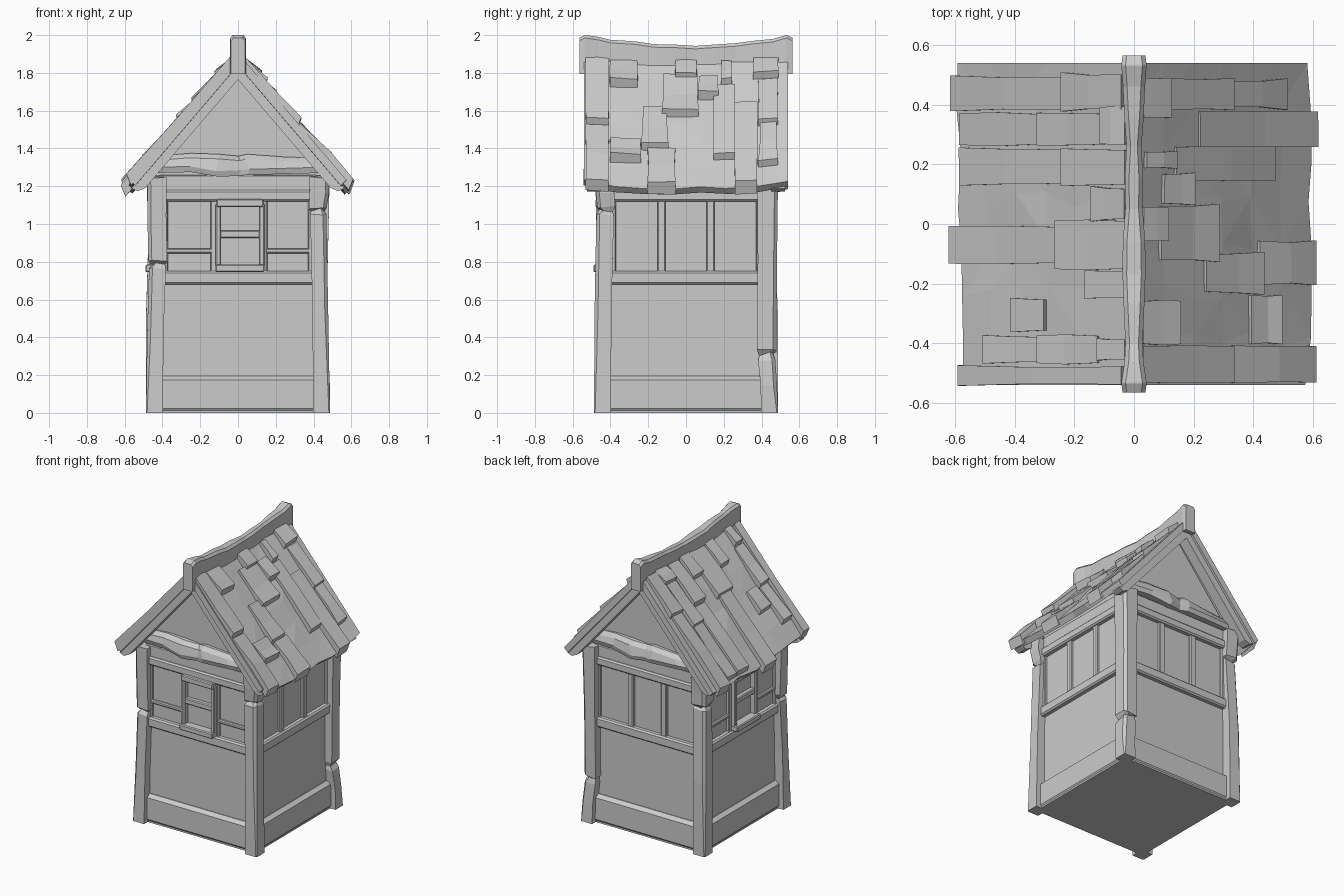
import bpy, bmesh, random
from math import pi
from mathutils import Matrix, Vector

if "Cube" in bpy.data.objects:
    bpy.data.objects.remove(bpy.data.objects["Cube"])

random.seed(4)
SLOPE = 1.17
NORMAL = Vector((0.76, 0, 0.65))


def j(a):
    return random.uniform(-a, a)


def finish(name, bm, bevel=0.0, rot=0.0):
    bmesh.ops.recalc_face_normals(bm, faces=bm.faces[:])
    bm.transform(Matrix.Rotation(rot, 4, 'Z'))
    me = bpy.data.meshes.new(name)
    bm.to_mesh(me)
    bm.free()
    ob = bpy.data.objects.new(name, me)
    bpy.context.collection.objects.link(ob)
    if bevel:
        m = ob.modifiers.new("chamfer", 'BEVEL')
        m.width, m.segments = bevel, 1
    return ob


def loft(name, rings, bevel=0.0, rot=0.0):
    """Skin a row of equal point rings and cap both ends."""
    bm = bmesh.new()
    rows = [[bm.verts.new(p) for p in r] for r in rings]
    n = len(rows[0])
    for a, b in zip(rows, rows[1:]):
        for i in range(n):
            bm.faces.new((a[i], a[(i + 1) % n], b[(i + 1) % n], b[i]))
    bm.faces.new(rows[0])
    bm.faces.new(rows[-1])
    return finish(name, bm, bevel, rot)


def box(name, x0, x1, y0, y1, z0, z1, bevel=0.0, rot=0.0):
    rings = [[(x0, y0, z), (x1, y0, z), (x1, y1, z), (x0, y1, z)] for z in (z0, z1)]
    return loft(name, rings, bevel, rot)


def extrude_y(name, profile, y0, y1):
    return loft(name, [[(x, y, z) for x, z in profile] for y in (y0, y1)])


# Wall core with gable ends
extrude_y("walls", [(-.42, .01), (.42, .01), (.42, 1.3), (0, 1.81), (-.42, 1.3)], -.42, .42)
box("floor_plate", -.445, .445, -.445, .445, 0, .02)

# Timber framing, one facade per turn: front, right, back, left
for k, side in enumerate(("front", "right", "back", "left")):
    r = k * pi / 2

    def rail(part, x0, x1, depth, z0, z1, bevel=.006):
        box(f"{side}_{part}", x0, x1, -depth, -.40, z0, z1, bevel, r)

    # Sill with a sloping top edge
    loft(f"{side}_sill", [[(x, -.40, .005), (x, -.44, .005), (x, -.452, .022),
                           (x, -.452, .175), (x, -.425, .195), (x, -.40, .195)]
                          for x in (-.42, .42)], 0, r)
    rail("middle_beam", -.42, .42, .455, .68, .75, .01)
    rail("top_beam", -.42, .42, .455, 1.12, 1.18, .01)
    rail("wall_plate", -.42, .42, .44, 1.17, 1.26)
    for s in (-1, 1):
        rail("end_stud", s * .40 - .03, s * .40 + .03, .438, .74, 1.13)

    if side in ("right", "back"):
        for x in (-.13, .13):
            rail("stud", x - .022, x + .022, .44, .74, 1.13)
    else:
        # Window with frame, crossbar, sill and side rails
        for x0, x1 in ((-.145, -.09), (.11, .155)):
            rail("window_stud", x0, x1, .44, .74, 1.13)
        for x0, x1 in ((-.42, -.13), (.14, .42)):
            rail("side_rail", x0, x1, .438, .845, .87)
        for x0, x1 in ((-.118, -.09), (.11, .14)):
            rail("window_jamb", x0, x1, .468, .77, 1.11)
        rail("window_lintel", -.115, .135, .48, 1.09, 1.132)
        rail("window_sill", -.12, .14, .49, .745, .785)
        rail("window_crossbar", -.10, .12, .46, .925, .965)
        rail("window_pane", -.10, .12, .43, .77, 1.10, 0)

    # Rough-hewn tie beam at the foot of each gable
    if side in ("front", "back"):
        rings = []
        for x, d, z0, z1 in ((-.43, .46, 1.27, 1.36), (-.25, .475, 1.275, 1.375),
                             (-.1, .49, 1.25, 1.37), (.0, .47, 1.255, 1.36),
                             (.05, .485, 1.26, 1.37), (.25, .475, 1.265, 1.355),
                             (.43, .46, 1.27, 1.35)):
            rings.append([(x, -.40, z0), (x, -d + .01, z0), (x + j(.02), -d, z0 + .03),
                          (x + j(.02), -d + .012, z1 - .025), (x, -d + .04, z1), (x, -.40, z1)])
        loft(f"{side}_tie_beam", rings, 0, r)

# Corner posts, each with a broken notch at its own height
for sx, sy, notch, name in ((-1, -1, .78, "front_left"), (1, -1, 1.06, "front_right"),
                            (1, 1, .30, "back_right"), (-1, 1, 1.03, "back_left")):
    zs = [(0, .397, .487), (notch * .5, .395, .482), (notch - .015, .382, .47),
          (notch + .012, .387, .458), (notch + .03, .375, .474),
          ((notch + 1.25) / 2 + .02, .38, .478), (1.25, .378, .484)]
    rings = []
    for z, a, b in zs:
        c, jx, jy = .018 if z else .006, j(.005), j(.005)
        bx, by = (b + jx, b + jy) if z else (b, b)
        rings.append([(sx * x, sy * y, z + (j(.012) if z else 0)) for x, y in
                      ((a, a), (bx, a), (bx, by - c), (bx - c, by), (a, by))])
    loft(name + "_post", rings)


def roof_z(x, y):
    return 1.905 - SLOPE * abs(x) - .025 * (1 - (y / .54) ** 2)


# Roof slabs with an uneven faceted surface
ROWS, COLS = 7, 6
for s, name in ((1, "right"), (-1, "left")):
    rings = []
    for i in range(ROWS + 1):
        y = -.54 + 1.08 * i / ROWS
        edge = i in (0, ROWS)
        reach = .585 + j(.012)
        top, low = [], []
        for c in range(COLS + 1):
            x = reach * c / COLS
            lift = j(.009) if 0 < c < COLS and not edge else 0
            yy = y + (0 if edge else j(.03))
            top.append((s * x, yy, roof_z(x, y) + lift))
            xb = x - .03 * c / COLS
            low.append((s * xb, y, roof_z(xb, y) - .065))
        rings.append(top + low[::-1])
    slab = loft(name + "_roof_slab", rings)
    slab.modifiers.new("facets", 'TRIANGULATE')

    # Barge boards under the roof edge at both gables
    for y0, y1, end in ((-.525, -.45, "front"), (.45, .525, "back")):
        extrude_y(f"{end}_{name}_barge_board",
                  [(0, 1.85), (s * .565, 1.85 - SLOPE * .565),
                   (s * .53, 1.77 - SLOPE * .51), (s * .49, 1.765 - SLOPE * .49), (0, 1.765)], y0, y1)

# Shingles: distance from the ridge (upper, lower), then y range
RIGHT = [(.03, .12, .36, .485), (.12, .33, .385, .485), (.32, .51, .39, .48),
         (.22, .61, .26, .375), (.04, .14, .19, .24), (.14, .47, .15, .255),
         (.10, .20, .07, .165), (.03, .11, -.055, .055), (.09, .28, -.12, .06),
         (.42, .605, -.2, -.06), (.24, .43, -.23, -.1), (.03, .15, -.4, -.26),
         (.39, .49, -.4, -.24), (.03, .33, -.53, -.41), (.33, .605, -.53, -.41)]
LEFT = [(.04, .24, .385, .5), (.22, .61, .385, .49), (.31, .58, .265, .37),
        (.1, .32, .27, .365), (.03, .11, .27, .39), (.24, .58, .135, .25),
        (.03, .24, .13, .25), (.03, .14, .015, .12), (.25, .615, -.13, -.01),
        (.03, .26, -.15, .01), (.03, .16, -.245, -.16), (.3, .41, -.36, -.25),
        (.31, .5, -.46, -.38), (.12, .32, -.465, -.375), (.03, .12, -.45, -.39),
        (.04, .585, -.535, -.48)]
for s, name, rows in ((1, "right", RIGHT), (-1, "left", LEFT)):
    for x0, x1, y0, y1 in rows:
        rings = []
        for t in (0, .55, 1):
            x = x0 + (x1 - x0) * t
            up = .014 + .024 * t + j(.005)
            w = .004 * t + j(.004)
            ring = []
            for y, h in ((y0, -.025), (y1, -.025), (y1, up), (y0, up + j(.005))):
                p = Vector((x, 0, roof_z(x, y))) + NORMAL * h
                # keep the shingle inside its measured outline
                p -= Vector((.65, 0, -.76)) * max(h, 0) * .9
                out = w if y == y1 else -w
                ring.append((s * p.x, y + out, p.z))
            rings.append(ring)
        loft(name + "_shingle", rings)

# Sagging ridge beam with drooping ends
ridge = [(-.565, 1.795, 1.985, .038), (-.535, 1.795, 2.0, .042), (-.53, 1.86, 2.0, .042)]
ridge += [(y, 1.84, z, .032 + j(.007)) for y, z in
          ((-.46, 1.99), (-.4, 1.975), (-.27, 1.967), (-.17, 1.952), (-.06, 1.95),
           (.05, 1.943), (.15, 1.95), (.26, 1.957), (.36, 1.97), (.46, 1.98))]
ridge += [(.53, 1.86, 2.0, .042), (.535, 1.795, 2.0, .042), (.565, 1.795, 1.985, .038)]
loft("ridge_beam", [[(-w, y, z0), (w, y, z0), (w, y, z1 - .016), (w - .014, y, z1),
                     (.014 - w, y, z1), (-w, y, z1 - .016)] for y, z0, z1, w in ridge])
